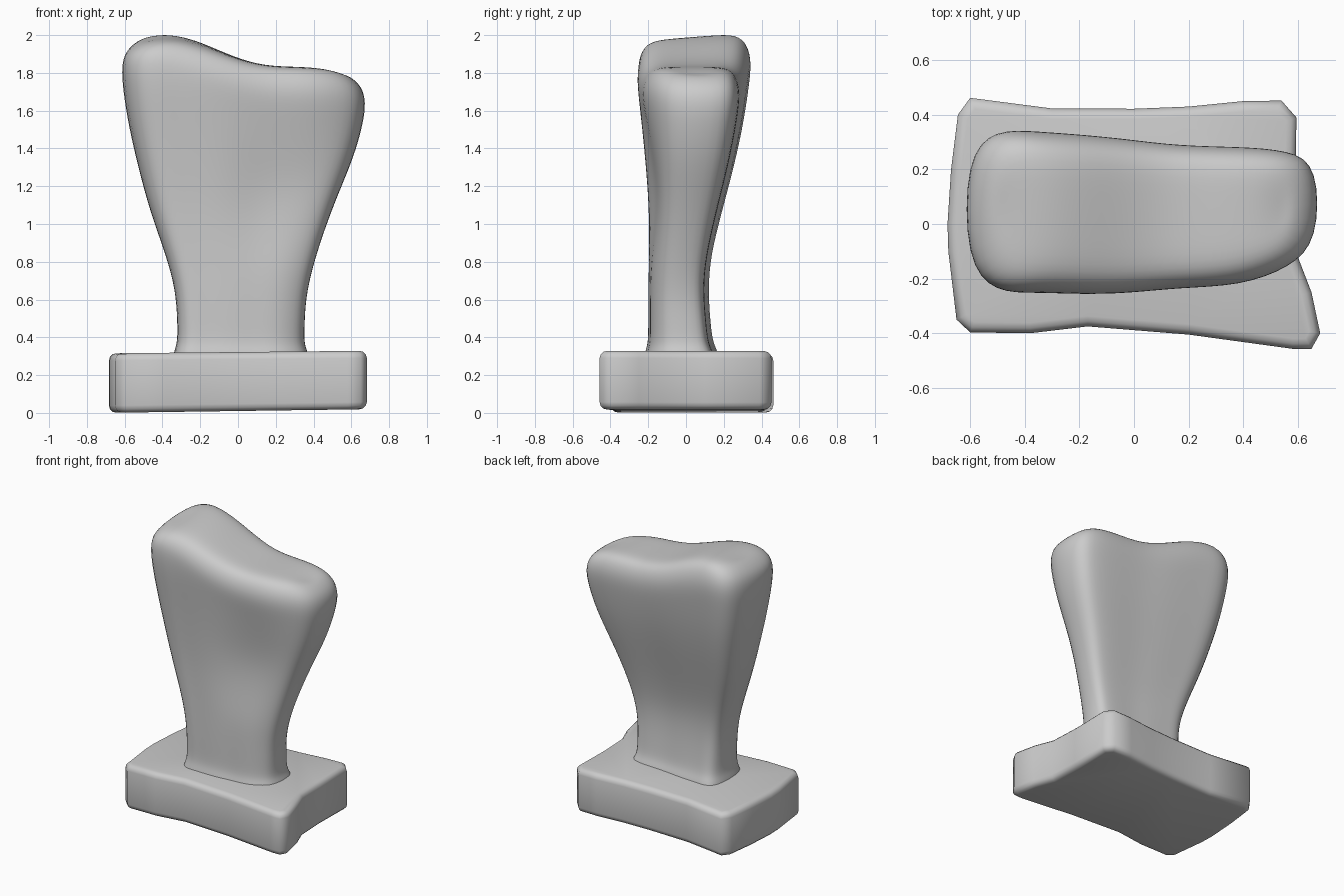
import bpy
import bmesh

if "Cube" in bpy.data.objects:
    bpy.data.objects.remove(bpy.data.objects["Cube"])


def interp(table, v):
    """Piecewise linear lookup, constant beyond both ends."""
    if v <= table[0][0]:
        return table[0][1]
    for (a, p), (b, q) in zip(table, table[1:]):
        if v <= b:
            return p + (q - p) * (v - a) / (b - a)
    return table[-1][1]


def finish(name, bm, angle):
    bmesh.ops.recalc_face_normals(bm, faces=bm.faces)
    mesh = bpy.data.meshes.new(name)
    bm.to_mesh(mesh)
    bm.free()
    obj = bpy.data.objects.new(name, mesh)
    bpy.context.collection.objects.link(obj)
    bpy.ops.object.select_all(action='DESELECT')
    obj.select_set(True)
    bpy.context.view_layer.objects.active = obj
    bpy.ops.object.shade_smooth_by_angle(angle=angle)
    return obj


# Base slab: irregular outline, extruded and rounded
outline = [(-0.60, 0.462), (-0.30, 0.423), (0, 0.422), (0.2, 0.43), (0.4, 0.45), (0.54, 0.452),
           (0.595, 0.39), (0.59, 0.1), (0.60, -0.12), (0.65, -0.25), (0.682, -0.40),
           (0.65, -0.457), (0.58, -0.457), (0.2, -0.405), (-0.17, -0.375), (-0.38, -0.40),
           (-0.60, -0.397), (-0.65, -0.35), (-0.68, -0.1), (-0.683, 0), (-0.67, 0.2),
           (-0.645, 0.40)]
bm = bmesh.new()
low = [bm.verts.new((x, y, 0.01 + 0.014 * x)) for x, y in outline]
top = [bm.verts.new((x, y, 0.322 + 0.01 * x)) for x, y in outline]
bm.faces.new(low)
bm.faces.new(top)
for i in range(len(outline)):
    j = (i + 1) % len(outline)
    bm.faces.new((low[i], low[j], top[j], top[i]))
bmesh.ops.recalc_face_normals(bm, faces=bm.faces)
rims = [e for e in bm.edges if (e.verts[0] in low) == (e.verts[1] in low)]
bmesh.ops.bevel(bm, geom=rims, offset=0.038, segments=3, profile=0.5, affect='EDGES')
finish("base_slab", bm, 1.2)

# Flared slab: silhouettes as functions of height
left = [(0.28, -0.35), (0.33, -0.34), (0.37, -0.322), (0.6, -0.325), (0.75, -0.35), (1.0, -0.45),
        (1.2, -0.508), (1.4, -0.555), (1.6, -0.603), (1.8, -0.622)]
right = [(0.28, 0.38), (0.33, 0.37), (0.37, 0.35), (0.6, 0.36), (0.75, 0.39), (1.0, 0.47),
         (1.2, 0.55), (1.4, 0.637), (1.6, 0.682)]
front = [(0.28, -0.225), (0.33, -0.215), (0.37, -0.20), (0.6, -0.20), (1.0, -0.193),
         (1.2, -0.205), (1.6, -0.242), (1.75, -0.262)]
back = [(0.28, 0.175), (0.33, 0.165), (0.37, 0.14), (0.6, 0.115), (0.8, 0.12), (1.0, 0.17),
        (1.2, 0.225), (1.4, 0.277), (1.6, 0.315), (1.85, 0.345)]
crest = [(-0.6, 1.93), (-0.5, 1.99), (-0.36, 2.01), (-0.2, 1.96), (0, 1.87), (0.1, 1.838),
         (0.2, 1.825), (0.45, 1.835), (0.57, 1.785)]
# Shallow hollow on the right half of the front face
hollow = [(0.8, 0), (1.0, 0.025), (1.2, 0.045), (1.4, 0.03), (1.65, 0)]
# Cross-section columns: position across, front and back depth
columns = [(-1, -0.6, 0.7), (-0.83, -0.98, 1.03), (-0.6, -0.97, 1.0), (-0.35, -1.0, 0.98),
           (-0.1, -1.0, 0.95), (0.2, -0.95, 0.88), (0.55, -0.93, 0.87), (0.83, -0.70, 0.83),
           (1, -0.36, 0.65)]
ring = [(s, f) for s, f, b in columns] + [(s, b) for s, f, b in reversed(columns)]


def point(s, t, f, sx=1, sy=1, rise=0):
    h = interp(crest, 0.03 + 0.55 * s)
    z = 0.28 + f * (h - 0.14 - 0.28)
    xl, xr = interp(left, z), interp(right, z)
    yf, yb = interp(front, z), interp(back, z)
    x = (xl + xr) / 2 + s * sx * (xr - xl) / 2
    y = (yf + yb) / 2 + t * sy * (yb - yf) / 2
    if t < 0:
        y += interp(hollow, z) * interp([(-0.2, 0), (0.3, 1), (0.6, 1), (0.9, 0)], s)
    z += rise * 0.14
    if s < 0:
        z -= s * rise * 0.1 * (y - 0.15)
    return x, y, z


levels = [0.28, 0.33, 0.37, 0.48, 0.62, 0.78, 1.0, 1.2, 1.4, 1.58, 1.7]
layers = [((z - 0.28) / 1.42, 1, 1, 0) for z in levels]
layers += [(1, 0.965, 0.93, 0.6), (1, 0.86, 0.76, 1), (1, 0.8, 0.3, 1.02)]
bm = bmesh.new()
rows = [[bm.verts.new(point(s, t, *layer)) for s, t in ring] for layer in layers]
n = len(ring)
for a, b in zip(rows, rows[1:]):
    for i in range(n):
        j = (i + 1) % n
        bm.faces.new((a[i], a[j], b[j], b[i]))
cap = rows[-1]
for i in range(len(columns) - 1):
    bm.faces.new((cap[i], cap[i + 1], cap[n - 2 - i], cap[n - 1 - i]))
slab = finish("flared_slab", bm, 3.0)
sub = slab.modifiers.new("smooth", 'SUBSURF')
sub.levels = sub.render_levels = 2
